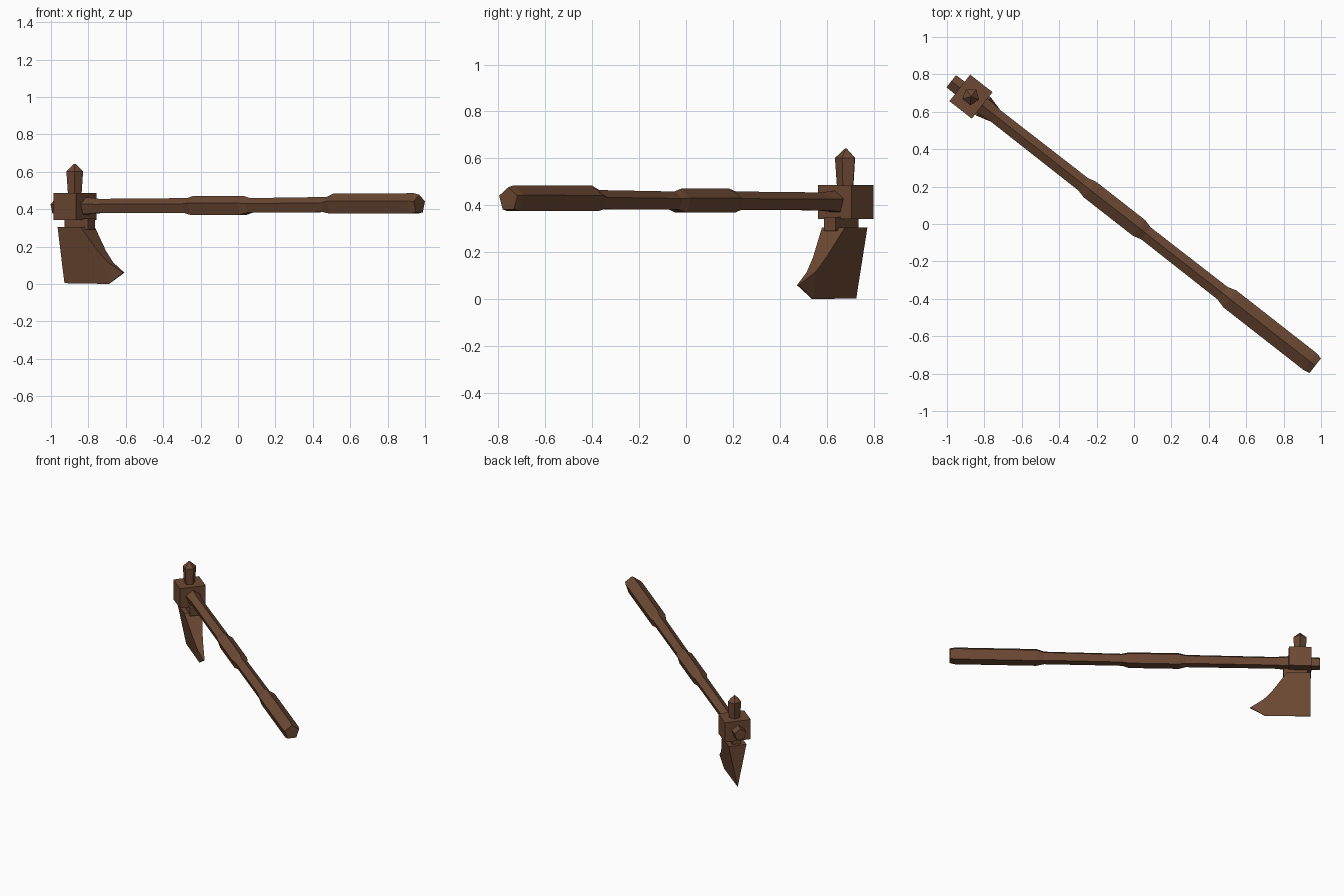
import bpy, math

if "Cube" in bpy.data.objects:
    bpy.data.objects.remove(bpy.data.objects["Cube"])

# Everything is modelled with the handle along local x, then turned about z
TURN = math.radians(-38)
wood = bpy.data.materials.new("dark_brown_wood")
wood.diffuse_color = (0.15, 0.066, 0.033, 1)
wood.use_nodes = True
wood.node_tree.nodes["Principled BSDF"].inputs["Base Color"].default_value = wood.diffuse_color


def add_part(name, verts, faces):
    mesh = bpy.data.meshes.new(name)
    mesh.from_pydata(verts, [], faces)
    mesh.materials.append(wood)
    obj = bpy.data.objects.new(name, mesh)
    bpy.context.collection.objects.link(obj)
    obj.rotation_euler.z = TURN
    return obj


def loft(name, rings):
    """Skin a stack of equal-length rings and cap both ends."""
    n = len(rings[0])
    verts = [p for ring in rings for p in ring]
    faces = [tuple(reversed(range(n))),
             tuple(range(len(verts) - n, len(verts)))]
    for k in range(len(rings) - 1):
        for i in range(n):
            j = (i + 1) % n
            faces.append((k * n + i, k * n + j, (k + 1) * n + j, (k + 1) * n + i))
    return add_part(name, verts, faces)


def box(name, x0, x1, half_y, z0, z1):
    ring = [(x0, -half_y), (x1, -half_y), (x1, half_y), (x0, half_y)]
    return loft(name, [[(x, y, z) for x, y in ring] for z in (z0, z1)])


def pentagon(r):
    angles = [math.radians(90 + 72 * i) for i in range(5)]
    return [(r * math.cos(a), r * math.sin(a)) for a in angles]


# Handle: five-sided shaft with raised middle and end grips (x, radius, centre z)
stations = [(-1.24, 0.043, 0.412), (-1.03, 0.050, 0.413), (-0.94, 0.042, 0.413),
            (-0.345, 0.044, 0.415), (-0.30, 0.056, 0.415), (0.035, 0.056, 0.415),
            (0.08, 0.043, 0.416), (0.60, 0.045, 0.420), (0.65, 0.060, 0.424),
            (1.195, 0.060, 0.425), (1.23, 0.052, 0.425)]
loft("handle", [[(x, y, cz + z) for y, z in pentagon(r)] for x, r, cz in stations])

# Head block and the neck under it
box("head_block", -1.182, -1.03, 0.09, 0.342, 0.486)
box("blade_neck", -1.155, -0.995, 0.03, 0.29, 0.35)

# Top spike
spike = [(0.475, 0.038), (0.602, 0.047), (0.642, 0.004)]
loft("top_spike", [[(-1.107 + x, y, z) for x, y in pentagon(r)] for z, r in spike])

# Blade: side profile (x, z), tapering from thick top to thin cutting edge
profile = [(-1.176, 0.305), (-1.176, 0.004), (-0.876, 0.0), (-0.774, 0.06),
           (-0.865, 0.115), (-0.925, 0.178), (-1.02, 0.305)]


def half_thickness(x, z):
    tip = 0.35 if x > -0.8 else 1.0
    return max(0.002, 0.062 * z / 0.305 * tip)


loft("axe_blade", [[(x, side * half_thickness(x, z), z) for x, z in profile]
                   for side in (1, -1)])

# Consistent outward normals
import bmesh
for obj in bpy.context.collection.objects:
    bm = bmesh.new()
    bm.from_mesh(obj.data)
    bmesh.ops.recalc_face_normals(bm, faces=bm.faces)
    big = [f for f in bm.faces if len(f.verts) > 4]
    bmesh.ops.triangulate(bm, faces=big)
    bm.to_mesh(obj.data)
    bm.free()
